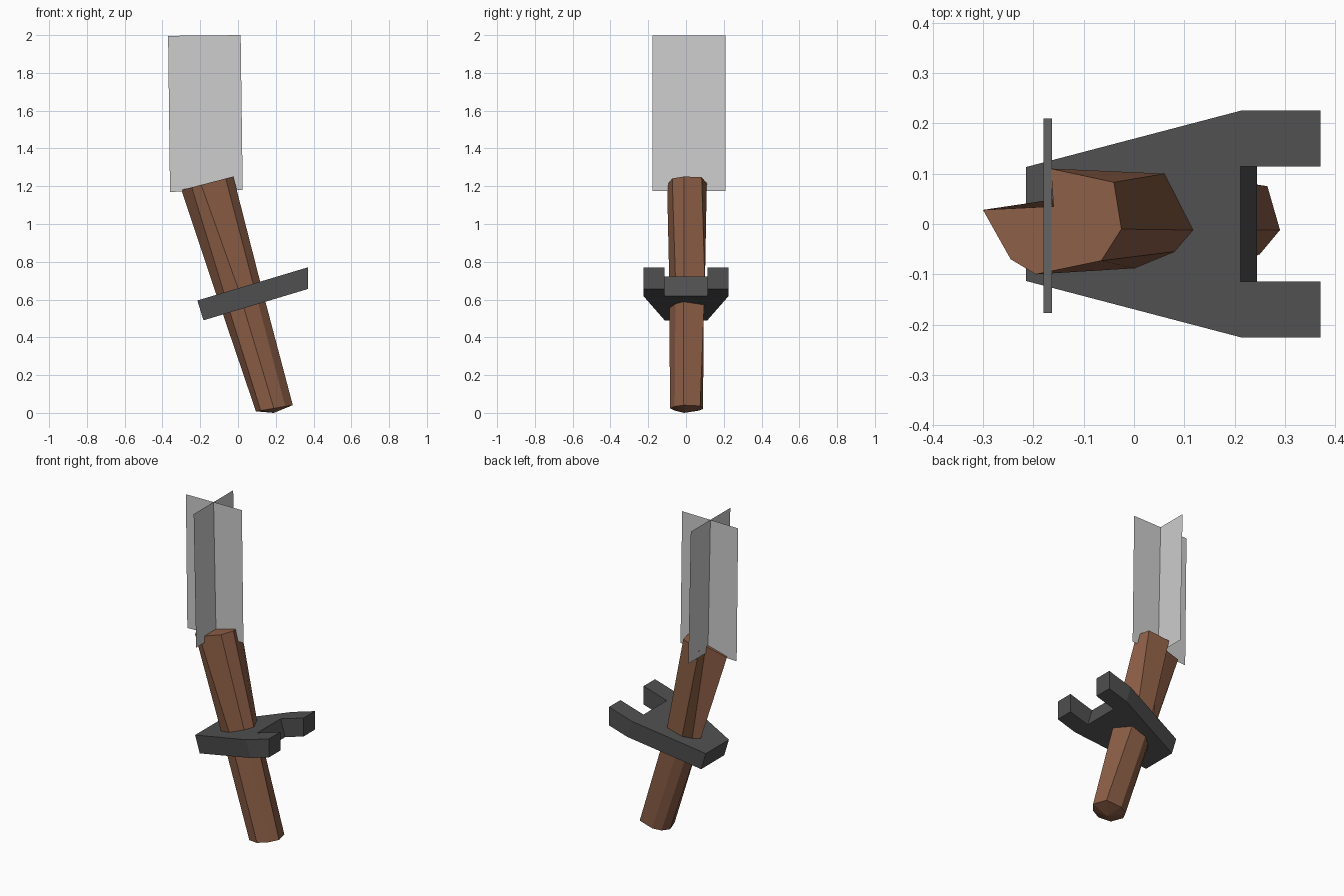
import bpy, bmesh

if "Cube" in bpy.data.objects:
    bpy.data.objects.remove(bpy.data.objects["Cube"])


def material(name, rgb):
    m = bpy.data.materials.new(name)
    m.diffuse_color = (*rgb, 1)
    m.use_nodes = True
    m.node_tree.nodes["Principled BSDF"].inputs["Base Color"].default_value = m.diffuse_color
    return m


def add_object(name, bm, mat):
    mesh = bpy.data.meshes.new(name)
    bm.to_mesh(mesh)
    bm.free()
    mesh.materials.append(mat)
    obj = bpy.data.objects.new(name, mesh)
    bpy.context.collection.objects.link(obj)
    return obj


def bridge(bm, a, b):
    n = len(a)
    for i in range(n):
        j = (i + 1) % n
        bm.faces.new((a[i], a[j], b[j], b[i]))


wood = material("brown wood", (0.262, 0.112, 0.061))
iron = material("dark iron", (0.080, 0.080, 0.080))
pale = material("pale grey flame", (0.61, 0.61, 0.61))

# Handle: three irregular eight-point rings, notched at the top back
top = [(-0.30, 0.028), (-0.245, -0.07), (-0.195, -0.10), (-0.065, -0.073),
       (-0.025, -0.01), (-0.04, 0.083), (-0.165, 0.11), (-0.16, 0.035)]
mid = [(-0.115, 0.02), (-0.075, -0.06), (0.00, -0.088), (0.08, -0.055),
       (0.117, -0.012), (0.06, 0.10), (-0.04, 0.095), (-0.085, 0.06)]
low = [(0.095, 0.02), (0.12, -0.06), (0.19, -0.085), (0.25, -0.06),
       (0.29, -0.012), (0.265, 0.075), (0.17, 0.09), (0.12, 0.07)]
bm = bmesh.new()
rings = []
for ring, z0, slope in ((low, 0.008, 0.17), (mid, 0.626, 0.30), (top, 1.18, 0.26)):
    x0 = min(x for x, y in ring)
    rings.append([bm.verts.new((x, y, z0 + slope * (x - x0))) for x, y in ring])
bridge(bm, rings[0], rings[1])
bridge(bm, rings[1], rings[2])
bm.faces.new(rings[2])
tip = bm.verts.new((0.19, -0.01, 0.0))
for i in range(8):
    bm.faces.new((rings[0][(i + 1) % 8], rings[0][i], tip))
bmesh.ops.recalc_face_normals(bm, faces=bm.faces)
add_object("torch_handle", bm, wood)

# Forked bracket: tilted plate with square prongs, ends cut vertically
half = [(-0.215, 0.113), (0.212, 0.225), (0.37, 0.225), (0.37, 0.114), (0.212, 0.114)]
outline = half + [(x, -y) for x, y in reversed(half)]
bm = bmesh.new()
upper, lower = [], []
for x, y in outline:
    upper.append(bm.verts.new((x, y, 0.595 + 0.3 * (x + 0.215))))
    xl = x if x > 0.3 else x + 0.032
    lower.append(bm.verts.new((xl, y, 0.49 + 0.3 * (xl + 0.183))))
bridge(bm, lower, upper)
bm.faces.new(upper)
bm.faces.new(lower[::-1])
bmesh.ops.recalc_face_normals(bm, faces=bm.faces)
add_object("wall_bracket", bm, iron)

# Flame: two crossed flat cards, leaning slightly
cards = {
    "flame_card_wide": [(-0.36, 0.018, 1.17), (0.025, 0.018, 1.18),
                        (0.014, 0.018, 2.0), (-0.37, 0.018, 1.996)],
    "flame_card_deep": [(-0.163, -0.177, 1.175), (-0.163, 0.21, 1.175),
                        (-0.18, 0.21, 1.998), (-0.18, -0.177, 1.998)],
}
for name, pts in cards.items():
    bm = bmesh.new()
    bm.faces.new([bm.verts.new(p) for p in pts])
    add_object(name, bm, pale)
